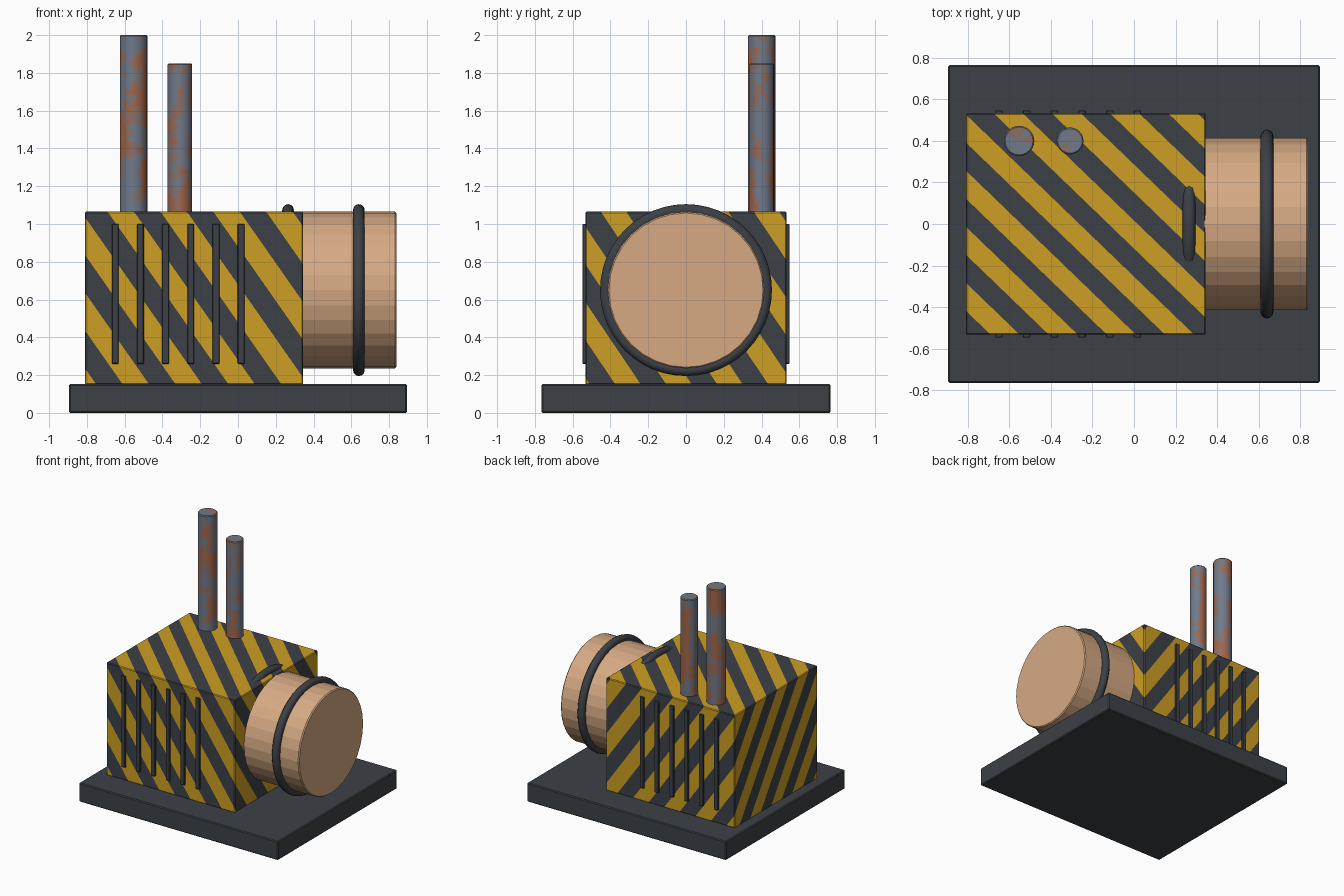
import bpy, bmesh, math
from mathutils import Vector, noise

if "Cube" in bpy.data.objects:
    bpy.data.objects.remove(bpy.data.objects["Cube"])


def material(name, r, g, b):
    lin = lambda c: ((c / 255 + 0.055) / 1.055) ** 2.4
    m = bpy.data.materials.new(name)
    m.diffuse_color = (lin(r), lin(g), lin(b), 1)
    m.use_nodes = True
    m.node_tree.nodes["Principled BSDF"].inputs["Base Color"].default_value = m.diffuse_color
    return m


DARK = material("dark steel", 60, 64, 70)
YELLOW = material("warning yellow", 206, 159, 35)
TAN = material("copper tan", 214, 170, 132)
GREY = material("pipe grey", 112, 122, 138)
BROWN = material("worn brown", 136, 112, 106)
RUST = material("rust orange", 162, 100, 72)


def finish(name, bm, *mats):
    bmesh.ops.recalc_face_normals(bm, faces=bm.faces)
    mesh = bpy.data.meshes.new(name)
    bm.to_mesh(mesh)
    bm.free()
    for m in mats:
        mesh.materials.append(m)
    obj = bpy.data.objects.new(name, mesh)
    bpy.context.collection.objects.link(obj)
    return obj


def box(lo, hi, bevel):
    bm = bmesh.new()
    bmesh.ops.create_cube(bm, size=1)
    for v in bm.verts:
        v.co = [(a + b) / 2 + c * (b - a) for a, b, c in zip(lo, hi, v.co)]
    if bevel:
        bmesh.ops.bevel(bm, geom=bm.edges[:], offset=bevel, segments=1, affect='EDGES')
    return bm


def lathe(profile, steps):
    """Spin (radius, height) points about z."""
    bm = bmesh.new()
    verts = [bm.verts.new((r, 0, h)) for r, h in profile]
    edges = [bm.edges.new(p) for p in zip(verts, verts[1:])]
    bmesh.ops.spin(bm, geom=verts + edges, cent=(0, 0, 0), axis=(0, 0, 1),
                   angle=math.tau, steps=steps, use_merge=True)
    bmesh.ops.remove_doubles(bm, verts=bm.verts, dist=1e-5)
    return bm


# Base slab
finish("base_slab", box((-0.895, -0.765, 0), (0.895, 0.765, 0.153), 0.007), DARK)

# Housing, sliced along diagonal planes into hazard stripes
PERIOD = Vector((0.28, 0.27, 0.40))
ORIGIN = Vector((-0.688, -0.535, 1.065))
NORMAL = Vector([1 / p for p in PERIOD])
body = box((-0.81, -0.533, 0.15), (0.345, 0.533, 1.065), 0.006)
for k in range(-8, 20):
    point = ORIGIN + Vector((k * 0.5 * PERIOD.x, 0, 0))
    bmesh.ops.bisect_plane(body, geom=body.verts[:] + body.edges[:] + body.faces[:],
                           plane_co=point, plane_no=NORMAL, dist=1e-6)
for f in body.faces:
    u = (f.calc_center_median() - ORIGIN).dot(NORMAL)
    f.material_index = 0 if u % 1 < 0.5 else 1
finish("housing", body, YELLOW, DARK)

# Vent slats on front and back
for side in (-1, 1):
    for i in range(6):
        x = -0.65 + i * 0.1333
        y0, y1 = sorted((side * 0.50, side * 0.547))
        finish("vent_slat", box((x - 0.018, y0, 0.26), (x + 0.018, y1, 1.0), 0.003), DARK)

# Drum lying along x
drum = finish("drum", lathe([(0, 0), (0.415, 0), (0.415, 0.53), (0.408, 0.538), (0, 0.538)], 32), TAN)
drum.location = (0.30, 0, 0.65)
drum.rotation_euler.y = math.pi / 2

# Clamp rings around the drum
for x in (0.265, 0.64):
    bpy.ops.mesh.primitive_torus_add(location=(x, 0, 0.65), rotation=(0, math.pi / 2, 0),
                                     major_radius=0.424, minor_radius=0.031,
                                     major_segments=48, minor_segments=12)
    ring = bpy.context.object
    ring.name = "clamp_ring"
    ring.data.materials.append(DARK)
    bpy.ops.object.shade_smooth()

# Rusty exhaust pipes, patches chosen by smooth noise
for x, r, top in ((-0.553, 0.073, 2.0), (-0.308, 0.065, 1.85)):
    rows = 32
    z0 = 1.0
    wall = [(r, z0 + (top - 0.006 - z0) * i / rows) for i in range(rows + 1)]
    bm = lathe([(0, z0)] + wall + [(r - 0.006, top), (0, top)], 24)
    for v in bm.verts:
        v.co += Vector((x, 0.4, 0))
    for f in bm.faces:
        c = f.calc_center_median()
        n = noise.noise(Vector((c.x * 11, c.y * 11, c.z * 5)))
        n += 0.5 * noise.noise(c * 25) + 0.25 * (1.5 - c.z)
        f.material_index = 2 if n > 0.22 else 1 if n > -0.02 else 0
        f.smooth = abs(f.normal.z) < 0.3
    pipe = finish("exhaust_pipe", bm, GREY, BROWN, RUST)
    bpy.ops.object.select_all(action='DESELECT')
    pipe.select_set(True)
    bpy.context.view_layer.objects.active = pipe
    bpy.ops.object.shade_smooth_by_angle(angle=math.radians(30))
